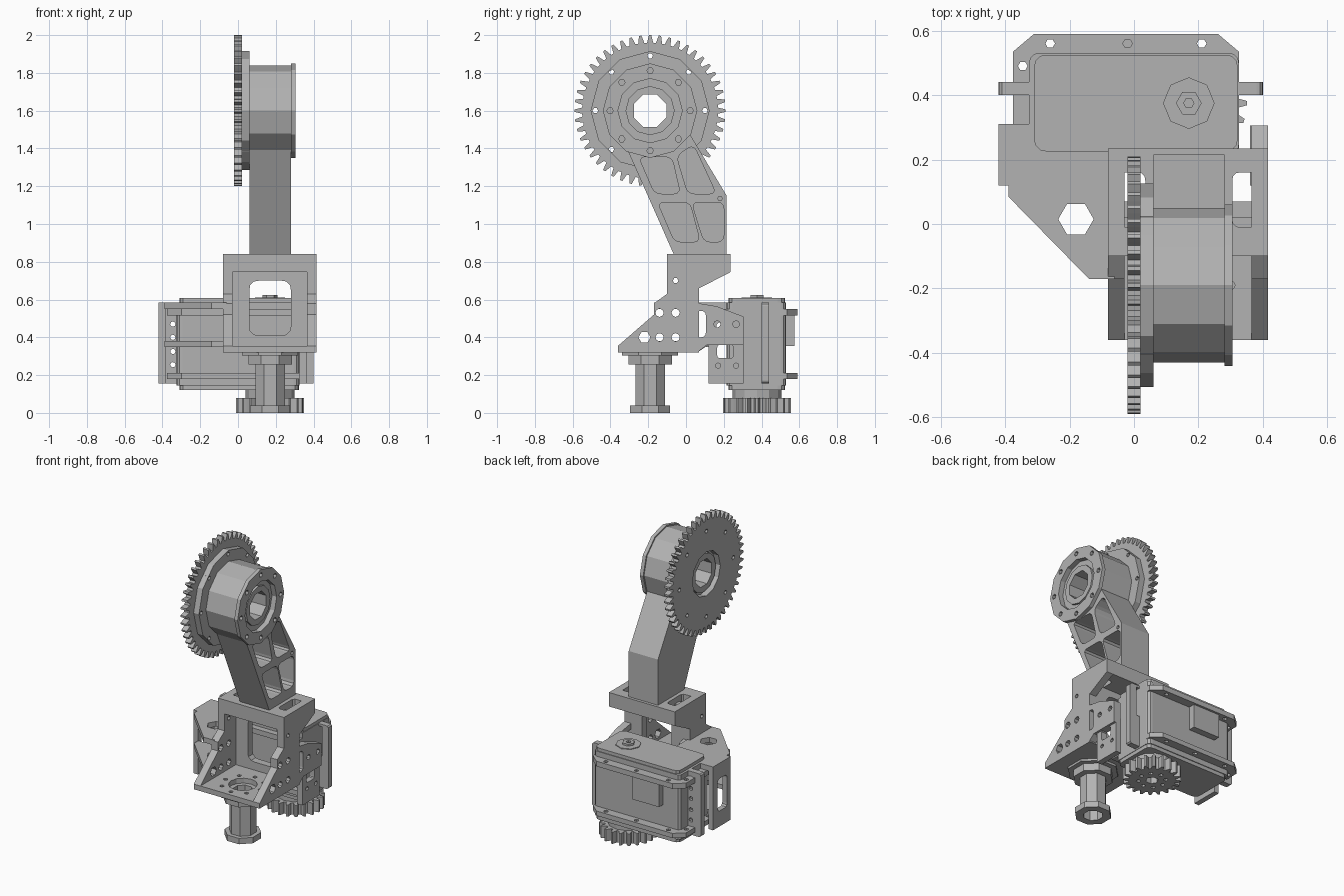
import bpy
from math import cos, sin, pi, radians
from mathutils import Matrix, Vector

cube = bpy.data.objects.get("Cube")
if cube:
    bpy.data.objects.remove(cube, do_unlink=True)

grey = bpy.data.materials.new("machined_grey")
grey.use_nodes = True
grey.diffuse_color = (0.45, 0.45, 0.45, 1)
grey.node_tree.nodes["Principled BSDF"].inputs["Base Color"].default_value = (0.45, 0.45, 0.45, 1)

# Local profile axes (u, v, depth) for each extrusion direction
FRAMES = {"x": ((0, 1, 0), (0, 0, 1), (1, 0, 0)),
          "y": ((1, 0, 0), (0, 0, 1), (0, -1, 0)),
          "z": ((1, 0, 0), (0, 1, 0), (0, 0, 1))}


def plate(name, axis, lo, hi, outline, holes=()):
    """Extrude a flat outline with holes between two positions on an axis."""
    curve = bpy.data.curves.new(name, "CURVE")
    curve.dimensions = "2D"
    curve.fill_mode = "BOTH"
    curve.extrude = (hi - lo) / 2
    for loop in [outline, *holes]:
        spline = curve.splines.new("POLY")
        spline.points.add(len(loop) - 1)
        for point, (u, v) in zip(spline.points, loop):
            point.co = (u, v, 0, 1)
        spline.use_cyclic_u = True
    temp = bpy.data.objects.new(name + "_profile", curve)
    bpy.context.collection.objects.link(temp)
    graph = bpy.context.evaluated_depsgraph_get()
    mesh = bpy.data.meshes.new_from_object(temp.evaluated_get(graph))
    bpy.data.objects.remove(temp, do_unlink=True)
    frame = Matrix([Vector(c) for c in FRAMES[axis]]).transposed().to_4x4()
    offset = Vector([(lo + hi) / 2 if a == axis else 0 for a in "xyz"])
    mesh.transform(Matrix.Translation(offset) @ frame)
    mesh.materials.clear()
    mesh.materials.append(grey)
    for face in mesh.polygons:
        face.use_smooth = False
        face.material_index = 0
    obj = bpy.data.objects.new(name, mesh)
    bpy.context.collection.objects.link(obj)
    return obj


def ring(c, r, n=8, turn=0.0):
    return [(c[0] + r * cos(2 * pi * i / n + turn), c[1] + r * sin(2 * pi * i / n + turn)) for i in range(n)]


def rect(u0, u1, v0, v1):
    return [(u0, v0), (u1, v0), (u1, v1), (u0, v1)]


def rounded(points, r):
    """Round every corner of a polygon with a short curve."""
    out = []
    for i, p in enumerate(points):
        p, a, b = Vector(p), Vector(points[i - 1]), Vector(points[(i + 1) % len(points)])
        s, e = p + (a - p).normalized() * r, p + (b - p).normalized() * r
        out += [tuple(s * (1 - t) ** 2 + p * 2 * t * (1 - t) + e * t * t) for t in (0, 0.3, 0.7, 1)]
    return out


def gear(c, teeth, root, tip):
    mid = (root + tip) / 2
    shape = [(-.34, root), (-.23, mid), (-.12, tip), (.12, tip), (.23, mid), (.34, root)]
    return [(c[0] + r * cos(2 * pi * (i + f) / teeth), c[1] + r * sin(2 * pi * (i + f) / teeth))
            for i in range(teeth) for f, r in shape]


def bolts(c, radius, r, n=8):
    return [ring(p, r, 6) for p in ring(c, radius, n)]


# Upper joint: large gear, hub plate, bearing steps and cap
J = (-0.19, 1.6)
plate("large_gear", "x", -0.02, 0.02, gear(J, 48, 0.36, 0.4), [ring(J, 0.15, 12)] + bolts(J, 0.29, 0.015))
plate("gear_hub", "x", 0.02, 0.06, ring(J, 0.315, 12), [ring(J, 0.125, 12)] + bolts(J, 0.29, 0.015))
plate("bearing_cap", "x", 0.28, 0.305, ring(J, 0.25, 12), [ring(J, 0.17, 12)] + bolts(J, 0.212, 0.017))
plate("bearing_outer", "x", 0.03, 0.27, ring(J, 0.18, 12), [ring(J, 0.125, 12)])
plate("bearing_sleeve", "x", 0.0, 0.285, ring(J, 0.13, 12), [ring(J, 0.093, 8, pi / 8)])

# Arm with four pockets on one side
arm = [(-0.065, 0.84), (0.215, 0.84), (0.215, 1.15)] + [
    (J[0] + 0.24 * cos(radians(a)), J[1] + 0.24 * sin(radians(a))) for a in range(-30, 241, 30)]
pockets = [rounded(p, 0.035) for p in (
    [(-0.15, 1.115), (0.02, 1.115), (0.075, 0.905), (-0.06, 0.905)],
    [(0.03, 1.115), (0.2, 1.115), (0.2, 0.905), (0.095, 0.905)],
    [(-0.25, 1.355), (-0.075, 1.355), (-0.03, 1.16), (-0.165, 1.16)],
    [(-0.05, 1.36), (0.04, 1.42), (0.16, 1.16), (0.01, 1.16)])]
pins = [ring(p, 0.013, 6) for p in ((-0.165, 1.135), (0.18, 1.135))]
plate("arm_web", "x", 0.06, 0.085, arm, [ring(J, 0.17, 12)])
plate("arm_frame", "x", 0.085, 0.28, arm, [ring(J, 0.17, 12)] + pockets + pins[1:])

# Elbow bracket: side plates, top block, back wall and floor
front_edge = [(0.06, 0.32), (-0.36, 0.32), (-0.36, 0.355), (-0.17, 0.52), (-0.17, 0.58), (-0.1, 0.63), (-0.1, 0.84)]
back_edge = [(0.235, 0.84), (0.235, 0.745), (0.07, 0.66), (0.07, 0.58), (0.16, 0.565)]
side_holes = [ring((y, z), 0.022, 8) for y in (-0.14, -0.055) for z in (0.4, 0.53)]
side_holes += [ring(p, 0.015, 6) for p in ((-0.055, 0.7), (-0.06, 0.8), (0.2, 0.8))]
side_holes += [ring((-0.22, 0.4), 0.032, 6), rounded(rect(0.04, 0.105, 0.4, 0.54), 0.025)]
plate("bracket_side_left", "x", 0.365, 0.415, front_edge + back_edge + [(0.305, 0.51), (0.305, 0.36), (0.11, 0.36)],
      side_holes + [ring((y, 0.47), 0.018, 8) for y in (0.165, 0.265)])
plate("bracket_side_right", "x", -0.08, -0.03, front_edge + back_edge[:4] + [(0.12, 0.57), (0.12, 0.36)], side_holes)
slots = [rounded(rect(a, a + 0.085, -0.01, 0.16), 0.025) for a in (-0.05, 0.305)]
plate("bracket_top", "z", 0.745, 0.84, rect(-0.08, 0.415, -0.1, 0.235), slots)
window = rounded(rect(0.06, 0.28, 0.41, 0.7), 0.05)
plate("bracket_back", "y", -0.07, -0.02, rect(-0.08, 0.415, 0.32, 0.8), [window]).location.y = 0.09
P = (0.17, -0.19)
plate("bracket_floor", "z", 0.32, 0.355, rect(-0.08, 0.415, -0.36, 0.07),
      [ring(P, 0.09, 12)] + bolts(P, 0.13, 0.014))

# Hollow post under the bracket
for name, lo, hi, r in (("post_foot", 0, 0.04, 0.115), ("post_tube", 0.04, 0.26, 0.085),
                        ("post_collar", 0.255, 0.305, 0.125), ("post_washer", 0.305, 0.322, 0.16)):
    plate(name, "z", lo, hi, ring(P, r, 8, pi / 8), [ring(P, 0.062, 8, pi / 8)])

# Motor mount: front wall, end flanges and corner gussets
plate("mount_wall", "y", 0.12, 0.16, rounded(rect(-0.42, 0.4, 0.155, 0.585), 0.02),
      [rect(0.0, 0.35, 0.37, 0.57), rounded(rect(-0.27, -0.09, 0.43, 0.505), 0.035),
       rounded(rect(-0.31, -0.07, 0.19, 0.33), 0.02), ring((-0.025, 0.255), 0.018)]
      + [ring((-0.345, z), 0.014) for z in (0.255, 0.325, 0.4, 0.47, 0.54)])
wall = bpy.data.objects["mount_wall"]
wall.location.y = 0.28
plate("mount_flange_right", "x", -0.42, -0.385, rect(0.12, 0.31, 0.155, 0.585),
      [rounded(rect(0.16, 0.26, 0.26, 0.48), 0.025)])
plate("mount_flange_left", "x", 0.36, 0.4, rect(0.12, 0.305, 0.155, 0.4),
      [rounded(rect(0.165, 0.25, 0.29, 0.36), 0.015)] + [ring((y, 0.25), 0.014) for y in (0.17, 0.265)])
gusset = [(-0.39, 0.13), (-0.39, 0.085), (-0.14, -0.17), (-0.06, -0.17), (-0.06, 0.13)]
for name, lo, hi in (("gusset_top", 0.55, 0.585), ("gusset_bottom", 0.35, 0.38)):
    plate(name, "z", lo, hi, gusset, [ring((-0.18, 0.015), 0.055, 6)])
plate("mount_top_strip", "z", 0.55, 0.585, rect(-0.42, -0.06, 0.12, 0.31))

# Motor: body, bolt lips, covers and connector
lip = [(-0.3, 0.175), (0.325, 0.175), (0.325, 0.535), (0.26, 0.59), (-0.31, 0.59), (-0.375, 0.535), (-0.375, 0.235)]
lip_holes = [ring(p, 0.015, 6) for p in
             ((-0.26, 0.56), (-0.02, 0.56), (0.21, 0.56), (-0.345, 0.49), (-0.345, 0.255), (-0.26, 0.19))]
for name, lo, hi in (("motor_lip_top", 0.515, 0.55), ("motor_lip_bottom", 0.18, 0.212)):
    plate(name, "z", lo, hi, lip, lip_holes)
plate("motor_body", "z", 0.145, 0.585, rounded(rect(-0.325, 0.325, 0.215, 0.53), 0.03))
plate("motor_cover_top", "z", 0.585, 0.607, rounded(rect(-0.31, 0.322, 0.225, 0.525), 0.04))
plate("motor_cover_bottom", "z", 0.12, 0.145, rounded(rect(-0.31, 0.322, 0.225, 0.525), 0.04))
plate("motor_connector", "z", 0.355, 0.54, rect(-0.2, 0.0, 0.52, 0.575))
S = (0.17, 0.375)
plate("shaft_boss", "z", 0.607, 0.612, ring(S, 0.08, 8))
plate("shaft_nut", "z", 0.61, 0.625, ring(S, 0.04, 6), [ring(S, 0.016, 6)])

# Drive gear below the motor
plate("drive_hub", "z", 0.08, 0.125, ring(S, 0.13, 12))
plate("drive_gear", "z", 0.0, 0.08, gear(S, 20, 0.145, 0.18), [ring(S, 0.04, 6)] + bolts(S, 0.085, 0.014))
